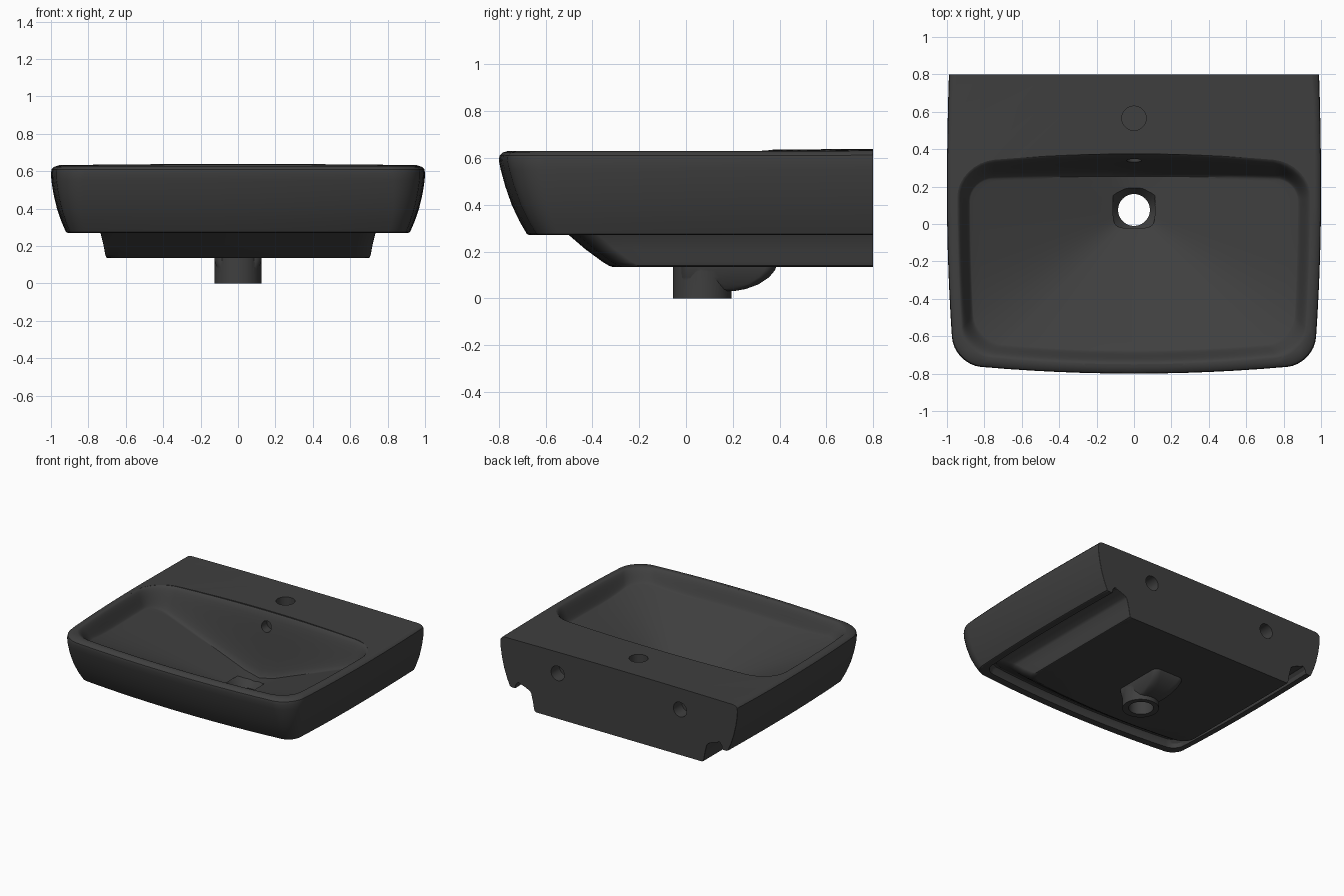
import bpy, bmesh, math
from mathutils import Vector

if "Cube" in bpy.data.objects:
    bpy.data.objects.remove(bpy.data.objects["Cube"], do_unlink=True)

glaze = bpy.data.materials.new("dark_grey_glaze")
glaze.use_nodes = True
colour = (0.05, 0.05, 0.05, 1)
glaze.diffuse_color = colour
glaze.node_tree.nodes["Principled BSDF"].inputs["Base Color"].default_value = colour


def outline(hw, front, back, r, rb=0.004, bow=0.05, back_bow=0.0, taper=0.03):
    """Rounded plan outline with bowed front, back and sides."""
    arcs = []
    corners = ((hw - rb, back - rb, rb), (rb - hw, back - rb, rb),
               (r - hw, front + r, r), (hw - r, front + r, r))
    for k, (cx, cy, rad) in enumerate(corners):
        arcs.append([Vector((cx + rad * math.cos(a), cy + rad * math.sin(a)))
                     for a in (math.pi / 2 * (k + i / 8) for i in range(9))])
    pts = []
    for k, arc in enumerate(arcs):
        nxt = arcs[(k + 1) % 4][0]
        pts += arc + [arc[-1].lerp(nxt, i / 12) for i in range(1, 12)]
    out = []
    for p in pts:
        w = (back - p.y) / (back - front)
        y = p.y + (p.x / hw) ** 2 * (bow * w - back_bow * (1 - w))
        narrow = taper * (0.6 if p.y > 0.15 else 1)
        out.append(Vector((p.x * (1 - narrow * ((p.y - 0.15) / 0.85) ** 2), y)))
    return out


def finish(name, bm):
    bmesh.ops.recalc_face_normals(bm, faces=bm.faces)
    mesh = bpy.data.meshes.new(name)
    bm.to_mesh(mesh)
    bm.free()
    mesh.materials.append(glaze)
    ob = bpy.data.objects.new(name, mesh)
    bpy.context.collection.objects.link(ob)
    return ob


def loft(name, rings):
    """Closed solid through rings of 3D points."""
    bm = bmesh.new()
    loops = [[bm.verts.new(p) for p in ring] for ring in rings]
    n = len(loops[0])
    for a, b in zip(loops, loops[1:]):
        for i in range(n):
            j = (i + 1) % n
            bm.faces.new((a[i], a[j], b[j], b[i]))
    caps = [bm.faces.new(loops[0]), bm.faces.new(loops[-1])]
    bmesh.ops.triangulate(bm, faces=caps)
    return finish(name, bm)


def flat(pts, z):
    return [Vector((p.x, p.y, z)) for p in pts]


def cylinder(name, centre, r, depth, axis="Z", r2=None):
    rot = (math.pi / 2, 0, 0) if axis == "Y" else (0, 0, 0)
    bpy.ops.mesh.primitive_cone_add(vertices=48, radius1=r, radius2=r2 or r,
                                    depth=depth, location=centre, rotation=rot)
    ob = bpy.context.object
    ob.name = name
    ob.data.materials.append(glaze)
    return ob


def combine(target, other, operation):
    mod = target.modifiers.new("bool", "BOOLEAN")
    mod.operation, mod.solver, mod.object = operation, "EXACT", other
    bpy.context.view_layer.objects.active = target
    bpy.ops.object.modifier_apply(modifier=mod.name)
    bpy.data.objects.remove(other, do_unlink=True)


# Outer skirt and deck, rising slightly toward the wall; corners soften upward
skirt = [(0.27, 0.91, -0.667), (0.275, 0.92, -0.68), (0.33, 0.944, -0.712),
         (0.4, 0.968, -0.745), (0.48, 0.987, -0.773), (0.55, 0.998, -0.792),
         (0.59, 1.0, -0.8), (0.61, 0.997, -0.797), (0.623, 0.985, -0.785),
         (0.629, 0.965, -0.765)]
rings = []
for z, hw, front in skirt:
    ring = flat(outline(hw, front, 0.8, 0.085 + 0.2 * (z - 0.27)), z)
    if z > 0.6:
        for p in ring:
            rise = max(0, (p.y - 0.4) / 0.4) ** 2
            p.z += 0.01 * rise * (1 - 0.7 * p.x ** 2)
    rings.append(ring)
basin = loft("wash_basin", rings)

# Recess under the skirt, then the lower box flaring into it
recess = loft("recess_cutter", [flat(outline(hw, f, 0.9, 0.08), z) for z, hw, f in
                                ((0.2, 0.885, -0.635), (0.3, 0.868, -0.615), (0.32, 0.85, -0.6))])
combine(basin, recess, "DIFFERENCE")
box = loft("lower_box", [flat(outline(hw, f, 0.8, 0.08, taper=0.005), z) for z, hw, f in
                         ((0.135, 0.695, -0.315), (0.14, 0.705, -0.33), (0.155, 0.71, -0.355),
                          (0.21, 0.72, -0.43), (0.27, 0.735, -0.5), (0.285, 0.75, -0.525),
                          (0.3, 0.785, -0.555), (0.315, 0.83, -0.58), (0.34, 0.84, -0.59))])
combine(basin, box, "UNION")

# Drain spigot and the overflow channel that widens behind it
channel = loft("overflow_channel", [flat(outline(hw, -0.02, back, 0.04, rb=0.045, bow=0), z)
                                    for z, hw, back in
                                    ((0.032, 0.065, 0.21), (0.04, 0.085, 0.255),
                                     (0.06, 0.1, 0.31), (0.09, 0.115, 0.355),
                                     (0.12, 0.125, 0.38), (0.16, 0.13, 0.395))])
combine(basin, channel, "UNION")
combine(basin, cylinder("spigot", (0, 0.07, 0.08), 0.125, 0.16), "UNION")


# Bowl: steep back wall, floor falling from sides and front to the drain
def floor(p):
    side = 0.4 * abs(p.x)
    fall = 0.48 * max(0, 0.07 - p.y)
    return min(0.6, 0.155 + (side ** 4 + fall ** 4 + 0.02 ** 4) ** 0.25)


opening = outline(0.945, -0.75, 0.375, 0.15, rb=0.2, back_bow=0.05)
foot = outline(0.875, -0.675, 0.255, 0.15, rb=0.12, back_bow=0.02)
rings = [flat(opening, 0.75), flat(opening, 0.629)]
for k in range(1, 11):
    s = k / 10
    keep = 1 - s * s * (3 - 2 * s)
    row = [a.lerp(b, s) for a, b in zip(opening, foot)]
    rings.append([Vector((p.x, p.y, floor(p) + (0.629 - floor(p)) * keep)) for p in row])
centre = Vector((0, 0.075))
for k in range(1, 18):
    row = [centre.lerp(p, 1 - k / 18) for p in foot]
    rings.append([Vector((p.x, p.y, floor(p))) for p in row])
combine(basin, loft("bowl_cutter", rings), "DIFFERENCE")

# Drain funnel and bore, tap hole, overflow hole, wall fixing holes
holes = [cylinder("funnel", (0, 0.075, 0.165), 0.085, 0.07, r2=0.135),
         cylinder("bore", (0, 0.075, 0.1), 0.085, 0.5),
         cylinder("tap_hole", (0, 0.565, 0.61), 0.065, 0.16),
         cylinder("overflow", (0, 0.33, 0.53), 0.04, 0.14, "Y")]
holes += [cylinder("fixing_hole", (x, 0.8, 0.477), 0.055, 0.2, "Y") for x in (-0.51, 0.51)]
for hole in holes:
    combine(basin, hole, "DIFFERENCE")

# Smooth shading with crisp edges
bpy.ops.object.select_all(action="DESELECT")
basin.select_set(True)
bpy.context.view_layer.objects.active = basin
bpy.ops.object.shade_smooth_by_angle(angle=math.radians(32))
weighted = basin.modifiers.new("weighted_normals", "WEIGHTED_NORMAL")
weighted.keep_sharp = True
